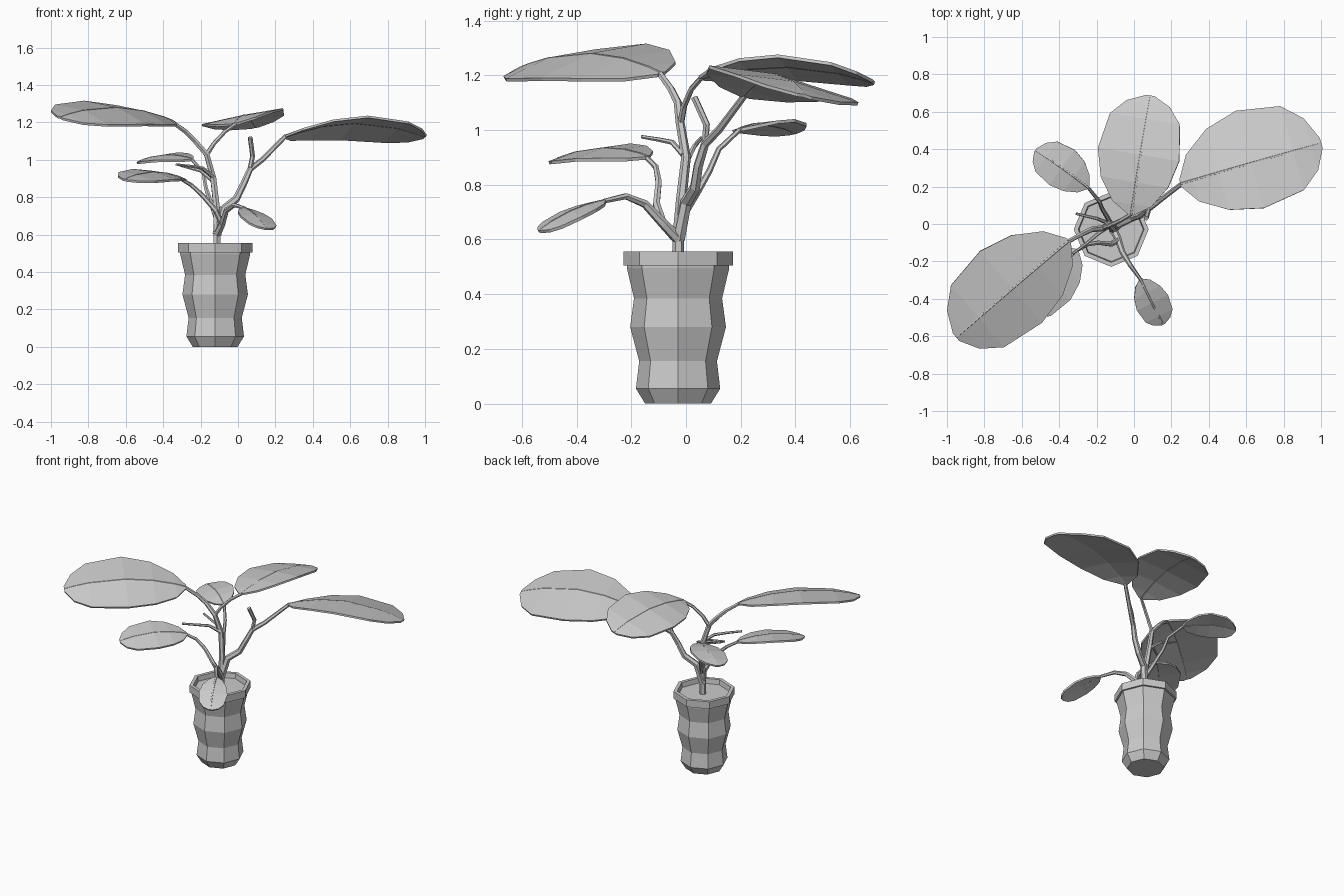
import bpy, bmesh, math
from mathutils import Vector

if "Cube" in bpy.data.objects:
    bpy.data.objects.remove(bpy.data.objects["Cube"])

CX, CY = -0.122, -0.029


def mesh_object(name, verts, faces):
    me = bpy.data.meshes.new(name)
    me.from_pydata(verts, [], faces)
    bm = bmesh.new()
    bm.from_mesh(me)
    bmesh.ops.recalc_face_normals(bm, faces=bm.faces)
    bm.to_mesh(me)
    bm.free()
    ob = bpy.data.objects.new(name, me)
    bpy.context.collection.objects.link(ob)
    return ob


def lathe(name, profile, n=8):
    verts, faces = [], []
    for r, z in profile:
        for i in range(n):
            a = 2 * math.pi * i / n
            verts.append((CX + r * math.cos(a), CY + r * math.sin(a), z))
    for k in range(len(profile) - 1):
        for i in range(n):
            j = (i + 1) % n
            faces.append((k * n + i, k * n + j, (k + 1) * n + j, (k + 1) * n + i))
    faces.append(tuple(range(n)))
    faces.append(tuple(range((len(profile) - 1) * n, len(profile) * n)))
    return mesh_object(name, verts, faces)


def stem(name, points, r0, r1):
    cu = bpy.data.curves.new(name, 'CURVE')
    cu.dimensions = '3D'
    cu.bevel_depth = 1.0
    cu.bevel_resolution = 1
    cu.use_fill_caps = True
    sp = cu.splines.new('POLY')
    sp.points.add(len(points) - 1)
    for i, p in enumerate(points):
        sp.points[i].co = (*p, 1)
        sp.points[i].radius = r0 + (r1 - r0) * i / (len(points) - 1)
    sp.use_smooth = False
    ob = bpy.data.objects.new(name, cu)
    bpy.context.collection.objects.link(ob)
    return ob


# Leaf outline: (position along midrib, relative half width)
OUTLINE = [(0, .07), (.09, .48), (.27, .83), (.5, 1), (.8, .86), (.93, .53), (1, .1)]


def leaf(name, base, mid, tip, left_w, right_w, left_dz, right_dz):
    b, m, e = Vector(base), Vector(mid), Vector(tip)
    d = (e - b).xy.normalized()
    side = Vector((-d.y, d.x, 0))
    left = side * left_w + Vector((0, 0, left_dz))
    right = -side * right_w + Vector((0, 0, right_dz))
    verts, faces, rib = [], [], []
    for t, w in OUTLINE:
        c = b * (2 * (t - .5) * (t - 1)) + m * (4 * t * (1 - t)) + e * (2 * t * (t - .5))
        rib.append(c)
        verts += [c + left * w, c, c + right * w]
    for k in range(len(OUTLINE) - 1):
        for s in (0, 1):
            i = 3 * k + s
            faces.append((i, i + 1, i + 4, i + 3))
    ob = mesh_object(name, verts, faces)
    sol = ob.modifiers.new("thickness", 'SOLIDIFY')
    sol.thickness = 0.012
    sol.offset = 0
    stem(name + "_midrib", rib, 0.009, 0.007)


# Pot and soil
lathe("pot", [(.12, 0), (.154, .055), (.142, .155), (.175, .28), (.161, .385),
              (.187, .495), (.187, .505), (.2, .505), (.2, .556), (.176, .556), (.17, .515)])
lathe("soil", [(.165, .45), (.174, .522)])

# Trunk and branches
stem("trunk", [(-.113, -.03, .5), (-.112, -.028, .62), (-.115, -.017, .75), (-.132, 0, .9),
               (-.168, -.022, 1.03), (-.23, -.03, 1.1), (-.28, -.055, 1.15), (-.355, -.095, 1.205)],
     .022, .012)
stem("right_branch", [(-.113, -.027, .6), (-.08, 0, .735), (-.01, .033, .79), (.03, .045, .87),
                      (.065, .07, .95), (.13, .12, 1.0), (.255, .215, 1.127)], .024, .012)
stem("cut_stub", [(.065, .07, .955), (.078, .075, 1.02), (.065, .03, 1.12)], .013, .013)
stem("back_branch", [(-.172, -.02, 1.02), (-.13, -.008, 1.085), (-.07, .02, 1.15),
                     (-.012, .055, 1.19)], .013, .01)
stem("back_left_branch", [(-.115, -.015, .68), (-.145, .04, .77), (-.172, .085, .85),
                          (-.185, .12, .93), (-.245, .195, 1.0)], .014, .009)
stem("front_branch", [(-.112, -.027, .6), (-.085, -.08, .655), (-.062, -.15, .73),
                      (-.02, -.22, .758), (.038, -.3, .74)], .022, .009)
stem("front_left_branch", [(-.088, -.085, .66), (-.12, -.108, .73), (-.19, -.1, .81),
                           (-.25, -.11, .865), (-.31, -.145, .9)], .016, .009)
stem("twig_front", [(-.13, -.01, .91), (-.19, -.05, .955), (-.25, -.1, .965), (-.33, -.16, .975)],
     .011, .007)
stem("twig_back", [(-.128, 0, .88), (-.2, .03, .94), (-.31, .055, .97)], .011, .007)

# Leaves
leaf("leaf_left_large", (-.35, -.09, 1.205), (-.65, -.345, 1.275), (-.95, -.605, 1.225),
     .24, .265, -.09, .035)
leaf("leaf_right_large", (.25, .215, 1.125), (.625, .325, 1.2), (1.0, .43, 1.125),
     .29, .25, -.09, .03)
leaf("leaf_back", (-.015, .05, 1.19), (.035, .37, 1.235), (.09, .685, 1.175),
     .23, .21, -.05, .035)
leaf("leaf_back_left", (-.245, .195, 1.0), (-.385, .3, 1.022), (-.525, .395, .99),
     .112, .118, -.03, .012)
leaf("leaf_front_left", (-.305, -.14, .9), (-.455, -.3, .93), (-.605, -.47, .892),
     .155, .145, -.04, .015)
leaf("leaf_front", (.035, -.295, .74), (.095, -.42, .7), (.155, -.535, .63),
     .095, .09, -.02, -.005)
